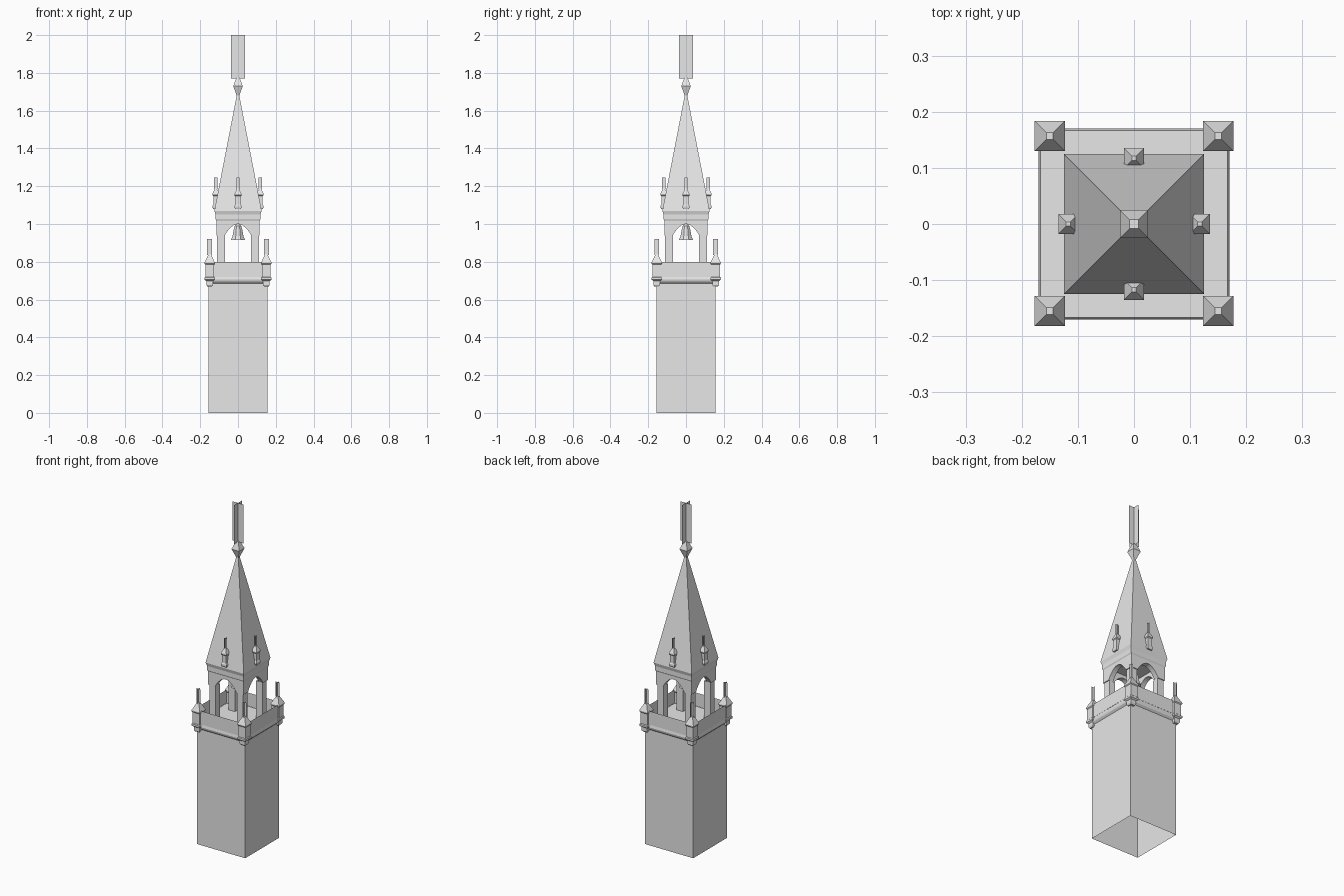
import bpy
import bmesh
import math

old = bpy.data.objects.get("Cube")
if old:
    bpy.data.objects.remove(old, do_unlink=True)

stone = bpy.data.materials.new("pale_grey_stone")
stone.use_nodes = True
GREY = (0.8, 0.8, 0.8, 1)
stone.diffuse_color = GREY
stone.node_tree.nodes["Principled BSDF"].inputs["Base Color"].default_value = GREY


def finish(bm, name, loc=(0, 0, 0), turn=0):
    mesh = bpy.data.meshes.new(name)
    bm.to_mesh(mesh)
    bm.free()
    mesh.materials.append(stone)
    ob = bpy.data.objects.new(name, mesh)
    ob.location = loc
    ob.rotation_euler.z = turn
    bpy.context.scene.collection.objects.link(ob)
    return ob


def loft(name, rings, loc=(0, 0, 0), sides=4, bottom=True, top=True):
    """Stack of regular rings given as (half width, height)."""
    bm = bmesh.new()
    loops = []
    for half, z in rings:
        r = half / math.cos(math.pi / sides)
        angles = [math.tau * (i + 0.5) / sides for i in range(sides)]
        loops.append([bm.verts.new((r * math.cos(a), r * math.sin(a), z)) for a in angles])
    for low, high in zip(loops, loops[1:]):
        for i in range(sides):
            j = (i + 1) % sides
            bm.faces.new((low[i], low[j], high[j], high[i]))
    if bottom:
        bm.faces.new(loops[0][::-1])
    if top:
        bm.faces.new(loops[-1])
    return finish(bm, name, loc)


def crossed_blades(name, half, z0, z1, loc=(0, 0, 0)):
    """Two thin upright sheets crossing at right angles."""
    bm = bmesh.new()
    for dx, dy in ((half, 0), (0, half)):
        corners = ((-dx, -dy, z0), (dx, dy, z0), (dx, dy, z1), (-dx, -dy, z1))
        bm.faces.new([bm.verts.new(c) for c in corners])
    return finish(bm, name, loc)


def arch_wall(name, half, outer, thick, spring, apex, top, turn):
    """Wall pierced by a pointed arch, above the posts."""
    opening = 0.07
    arc = []
    for i in range(7):
        t = i / 6
        arc.append((-opening * (1 - t), spring + (apex - spring) * math.sin(t * math.pi / 2) ** 0.85))
    arc += [(-x, z) for x, z in arc[-2::-1]]
    outline = [(-half, top), (-half, spring)] + arc + [(half, spring), (half, top)]
    bm = bmesh.new()
    face = bm.faces.new([bm.verts.new((x, -outer, z)) for x, z in outline])
    extruded = bmesh.ops.extrude_face_region(bm, geom=[face], use_keep_orig=True)["geom"]
    moved = [v for v in extruded if isinstance(v, bmesh.types.BMVert)]
    bmesh.ops.translate(bm, verts=moved, vec=(0, thick, 0))
    bmesh.ops.recalc_face_normals(bm, faces=bm.faces)
    return finish(bm, name, turn=turn)


# Shaft, open underneath, with moulding, deck and thin parapet
loft("tower_shaft", [(0.157, 0), (0.157, 0.69)], bottom=False, top=False)
loft("parapet_moulding", [(0.157, 0.685), (0.167, 0.695), (0.17, 0.705), (0.167, 0.72)], top=False)
loft("deck", [(0.167, 0.715), (0.167, 0.72)])
loft("parapet", [(0.168, 0.72), (0.168, 0.80)], bottom=False, top=False)

# Corner pinnacles on the parapet
for sx in (-1, 1):
    for sy in (-1, 1):
        place = (sx * 0.15, 0.001 + sy * 0.156, 0)
        loft("corner_pinnacle",
             [(0.013, 0.67), (0.018, 0.678), (0.018, 0.698), (0.027, 0.705), (0.027, 0.716),
              (0.023, 0.72), (0.023, 0.785), (0.027, 0.79), (0.027, 0.797), (0.006, 0.84)], place)
        crossed_blades("corner_pinnacle_finial", 0.013, 0.835, 0.92, place)
        # Belfry posts
        loft("belfry_post", [(0.02, 0.72), (0.02, 0.94)], (sx * 0.09, sy * 0.09, 0))

# Arcade, ceiling and cornice
for k in range(4):
    arch_wall("belfry_arch", 0.115, 0.115, 0.03, 0.94, 1.0, 1.02, k * math.pi / 2)
loft("cornice", [(0.115, 1.018), (0.119, 1.025), (0.119, 1.05), (0.125, 1.07)])

# Bell
loft("bell", [(0.037, 0.915), (0.029, 0.935), (0.023, 0.97), (0.018, 0.99), (0.005, 1.0), (0.004, 1.02)],
     sides=8)

# Spire and top finial
loft("spire", [(0.125, 1.07), (0.007, 1.68)])
loft("spire_knob", [(0.005, 1.675), (0.025, 1.73), (0.008, 1.775)])
crossed_blades("spire_finial", 0.036, 1.77, 2.0)

# Small pinnacles half sunk into the spire faces
for x, y in ((1, 0), (-1, 0), (0, 1), (0, -1)):
    place = (x * 0.117, y * 0.117, 0)
    loft("spire_pinnacle",
         [(0.015, 1.08), (0.018, 1.088), (0.018, 1.097), (0.014, 1.103), (0.014, 1.148),
          (0.018, 1.153), (0.018, 1.16), (0.004, 1.19)], place)
    crossed_blades("spire_pinnacle_finial", 0.009, 1.185, 1.245, place)
